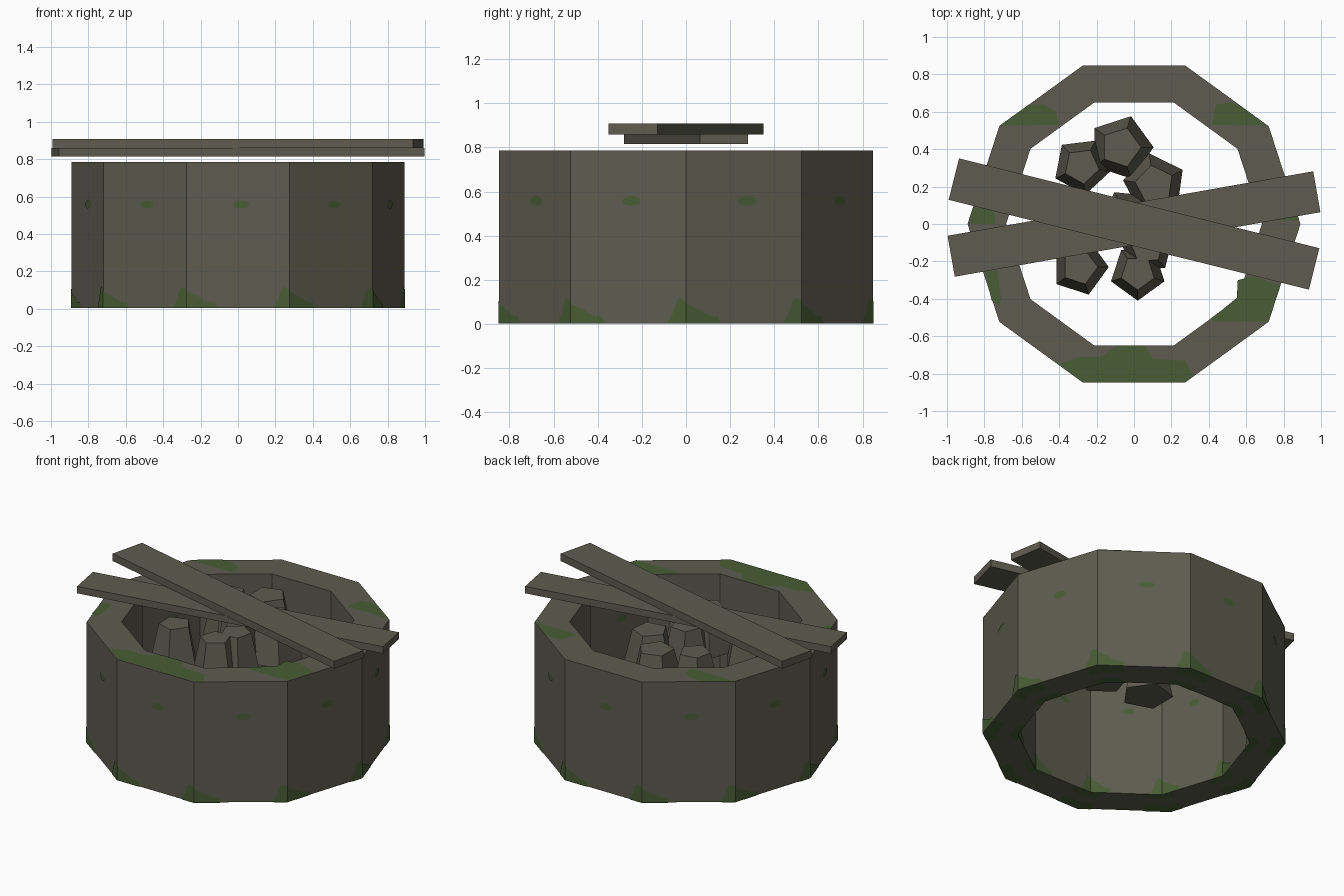
import bpy, bmesh, math
from mathutils import Vector, Matrix

if "Cube" in bpy.data.objects:
    bpy.data.objects.remove(bpy.data.objects["Cube"])

SIDES, R_OUT, R_IN, H = 10, 0.89, 0.684, 0.785
EPS = 0.003


def material(name, rgb):
    m = bpy.data.materials.new(name)
    m.diffuse_color = (*rgb, 1)
    m.use_nodes = True
    m.node_tree.nodes["Principled BSDF"].inputs["Base Color"].default_value = m.diffuse_color
    return m


STONE = material("grey_brown", (0.112, 0.108, 0.080))
MOSS = material("moss_green", (0.066, 0.108, 0.035))


def make_object(name, bm, mat):
    mesh = bpy.data.meshes.new(name)
    bm.to_mesh(mesh)
    bm.free()
    mesh.materials.append(mat)
    ob = bpy.data.objects.new(name, mesh)
    bpy.context.collection.objects.link(ob)
    return ob


def polar(r, i, z):
    a = 2 * math.pi * i / SIDES
    return Vector((r * math.cos(a), r * math.sin(a), z))


# Ten-sided stone ring, open through the middle
bm = bmesh.new()
profile = [(R_OUT, EPS), (R_OUT, H), (R_IN, H), (R_IN, EPS)]
rings = [[bm.verts.new(polar(r, i, z)) for i in range(SIDES)] for r, z in profile]
for k in range(4):
    a, b = rings[k], rings[(k + 1) % 4]
    for i in range(SIDES):
        j = (i + 1) % SIDES
        bm.faces.new((a[i], a[j], b[j], b[i]))
bmesh.ops.recalc_face_normals(bm, faces=bm.faces)
make_object("well_wall", bm, STONE)


# Two crossed planks lying over the ring
def plank(name, angle, z0, z1, width):
    bm = bmesh.new()
    bmesh.ops.create_cube(bm, size=1, matrix=Matrix.Rotation(math.radians(angle), 4, 'Z')
                          @ Matrix.Diagonal((1.985, width, z1 - z0, 1)))
    bmesh.ops.translate(bm, verts=bm.verts, vec=(0, 0, (z0 + z1) / 2))
    ob = make_object(name, bm, STONE)
    return ob


plank("lower_plank", 10, 0.815, 0.860, 0.222)
plank("upper_plank", -14, 0.859, 0.907, 0.228)

# Five-sided tapered stones heaped inside: x, y, radius, turn
stones = [(-0.28, 0.31, 0.155, 133), (-0.07, 0.41, 0.175, 0), (0.11, 0.21, 0.17, 100),
          (-0.03, 0.04, 0.15, 120), (-0.29, -0.23, 0.155, -72), (0.02, -0.26, 0.15, -90),
          (0.07, -0.12, 0.15, -50)]
for n, (x, y, r, turn) in enumerate(stones):
    bm = bmesh.new()
    bmesh.ops.create_cone(bm, cap_ends=True, segments=5, radius1=r, radius2=r * 0.62, depth=0.28)
    # create_cone starts at +y, so measure the turn from there
    bm.transform(Matrix.Translation((x, y, 0.64)) @ Matrix.Rotation(math.radians(turn - 90), 4, 'Z'))
    make_object(f"loose_stone_{n + 1}", bm, STONE)


# Moss patches as thin faces on the walls
def add_face(bm, pts, normal):
    f = bm.faces.new([bm.verts.new(p) for p in pts])
    f.normal_update()
    if f.normal.dot(normal) < 0:
        f.normal_flip()


LEFT_HUMP = [(0, 0), (0.30, 0), (0.28, 0.03), (0.20, 0.035), (0.12, 0.06), (0, 0.09)]
RIGHT_HUMP = [(0.84, 0), (1, 0), (1, 0.10), (0.95, 0.115), (0.92, 0.10), (0.89, 0.05)]
SPOT = [(0.53 + 0.08 * math.cos(t), 0.555 + 0.022 * math.sin(t))
        for t in [2 * math.pi * k / 10 for k in range(10)]]

bm = bmesh.new()
for r, side in ((R_OUT, 1), (R_IN, -1)):
    for i in range(SIDES):
        p0, p1 = polar(r, i, EPS), polar(r, i + 1, EPS)
        nrm = (p0 + p1)
        nrm.z = 0
        nrm = nrm.normalized() * side
        if side < 0:
            p0, p1 = p1, p0
        for shape in (LEFT_HUMP, RIGHT_HUMP, SPOT):
            pts = [p0.lerp(p1, u) + nrm * EPS + Vector((0, 0, v)) for u, v in shape]
            add_face(bm, pts, nrm)
make_object("wall_moss", bm, MOSS)

# Moss under the ring, wrapping round the lower corners
bm = bmesh.new()
for i in range(SIDES):
    for r0, r1 in ((R_OUT, R_OUT - 0.08), (R_IN + 0.05, R_IN)):
        a, b = polar(r0, i, 0), polar(r0, i + 1, 0)
        c, d = polar(r1, i, 0), polar(r1, i + 1, 0)
        for u0, u1 in ((0, 0.28), (0.86, 1)):
            add_face(bm, [a.lerp(b, u0), a.lerp(b, u1), c.lerp(d, u1), c.lerp(d, u0)],
                     Vector((0, 0, -1)))
make_object("underside_moss", bm, MOSS)

# Moss on the top rim
rim = [
    [(-.72, .525), (-.40, .53), (-.42, .60), (-.48, .64), (-.56, .64)],
    [(.415, .53), (.44, .64), (.51, .65), (.56, .637), (.715, .525)],
    [(-.885, 0), (-.86, .085), (-.75, .10), (-.74, 0)],
    [(-.80, -.25), (-.73, -.25), (-.71, -.40), (-.72, -.44), (-.76, -.41)],
    [(-.40, -.75), (-.29, -.71), (-.18, -.71), (-.09, -.652), (.06, -.652),
     (.10, -.72), (.27, -.73), (.32, -.81), (.275, -.845), (-.275, -.845)],
    [(.41, -.505), (.47, -.46), (.55, -.395), (.555, -.30), (.64, -.28), (.70, -.30),
     (.78, -.33), (.72, -.52), (.43, -.52)],
    [(.68, .02), (.70, .035), (.81, .05), (.86, .08), (.88, .02), (.80, .02)],
]
bm = bmesh.new()
for shape in rim:
    add_face(bm, [(x, y, H + EPS) for x, y in shape], Vector((0, 0, 1)))
make_object("rim_moss", bm, MOSS)
